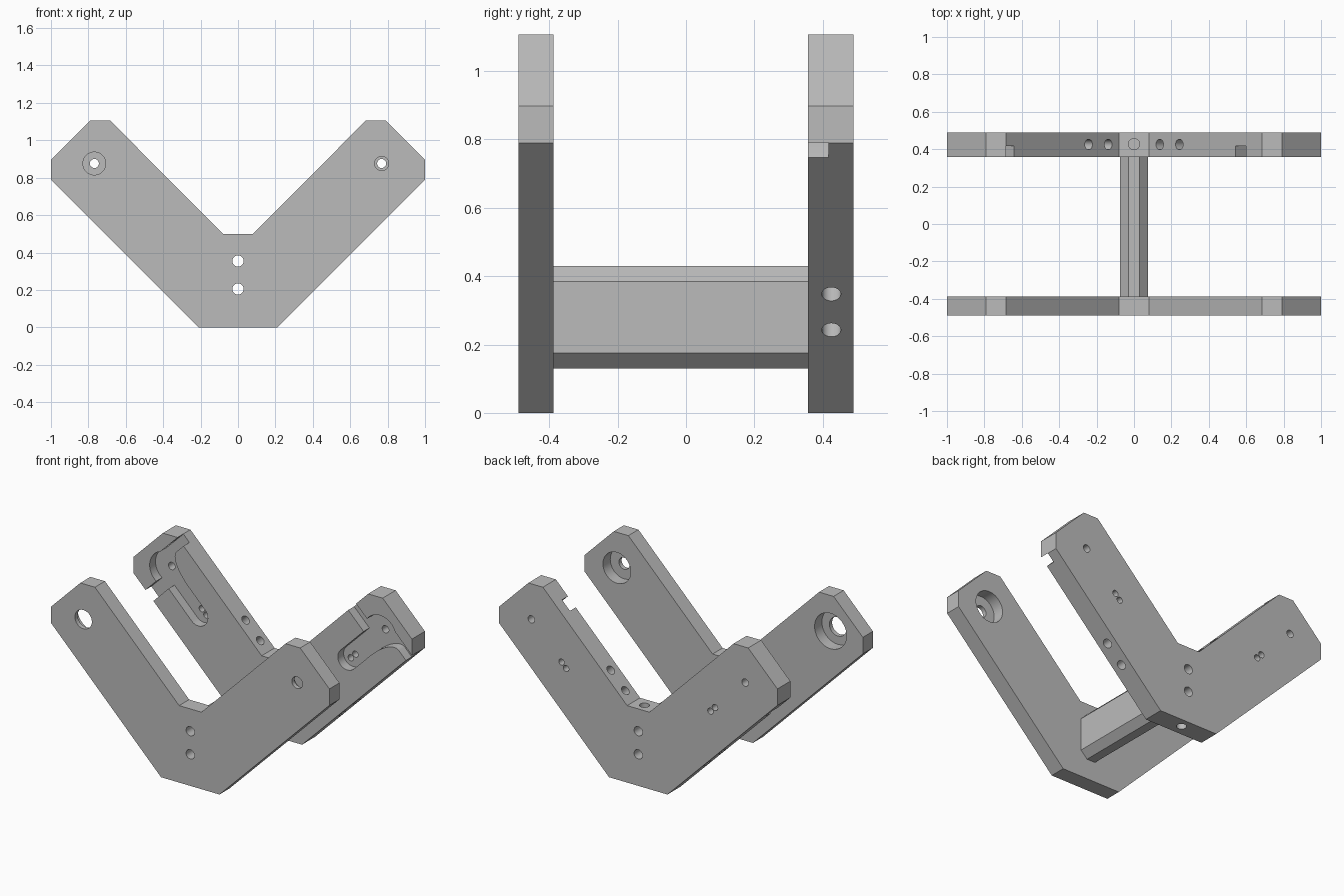
import bpy, bmesh
from math import sin, cos, radians, sqrt
from mathutils import Vector

cube = bpy.data.objects.get("Cube")
if cube:
    bpy.data.objects.remove(cube, do_unlink=True)

grey = bpy.data.materials.new("plain_grey")
grey.use_nodes = True
grey.diffuse_color = (0.5, 0.5, 0.5, 1)
grey.node_tree.nodes["Principled BSDF"].inputs["Base Color"].default_value = (0.5, 0.5, 0.5, 1)

R2 = sqrt(2)
FRONT, FRONT_IN, BACK_IN, BACK = -0.49, -0.387, 0.357, 0.49
HOLE_X, HOLE_Z = 0.768, 0.876


def finish(name, bm):
    bmesh.ops.recalc_face_normals(bm, faces=bm.faces)
    mesh = bpy.data.meshes.new(name)
    bm.to_mesh(mesh)
    bm.free()
    mesh.materials.append(grey)
    obj = bpy.data.objects.new(name, mesh)
    bpy.context.collection.objects.link(obj)
    return obj


def prism(name, profile, y0, y1):
    """Extrude an x-z profile from y0 to y1."""
    bm = bmesh.new()
    face = bm.faces.new([bm.verts.new((x, y0, z)) for x, z in profile])
    grown = bmesh.ops.extrude_face_region(bm, geom=[face])["geom"]
    verts = [v for v in grown if isinstance(v, bmesh.types.BMVert)]
    bmesh.ops.translate(bm, verts=verts, vec=(0, y1 - y0, 0))
    return finish(name, bm)


def rod(start, end, radius):
    """Round cutter between two points."""
    start, end = Vector(start), Vector(end)
    axis = end - start
    bm = bmesh.new()
    bmesh.ops.create_cone(bm, cap_ends=True, segments=40, radius1=radius,
                          radius2=radius, depth=axis.length)
    turn = axis.to_track_quat('Z', 'Y').to_matrix()
    bmesh.ops.rotate(bm, verts=bm.verts, cent=(0, 0, 0), matrix=turn)
    bmesh.ops.translate(bm, verts=bm.verts, vec=(start + end) / 2)
    return finish("cutter", bm)


def carve(obj, cutters):
    """Subtract every cutter, then bake the result and drop the cutters."""
    for cutter in cutters:
        cutter.hide_render = True
        mod = obj.modifiers.new("cut", 'BOOLEAN')
        mod.operation, mod.solver, mod.object = 'DIFFERENCE', 'EXACT', cutter
    graph = bpy.context.evaluated_depsgraph_get()
    baked = bpy.data.meshes.new_from_object(obj.evaluated_get(graph))
    obj.modifiers.clear()
    obj.data = baked
    baked.materials.clear()
    baked.materials.append(grey)
    for cutter in cutters:
        bpy.data.objects.remove(cutter, do_unlink=True)


def arc(cx, cy, rx, ry, a0, a1, n=20):
    steps = [radians(a0 + (a1 - a0) * i / n) for i in range(n + 1)]
    return [(cx + rx * cos(a), cy + ry * sin(a)) for a in steps]


def on_arm(side, across, along):
    """Place a point given in arm coordinates on the left (+1) or right (-1) arm."""
    a, w = along * R2, across * R2
    if side > 0:
        return (a + w - 0.105) / 2, (a - w + 0.105) / 2
    return (w - a + 0.105) / 2, (w + a + 0.105) / 2


def bolt_holes():
    return [rod((0, -1, z), (0, 1, z), 0.03) for z in (0.205, 0.355)]


# V-shaped outline shared by both plates
half = [(0.21, 0), (1, 0.79), (1, 0.897), (0.79, 1.107), (0.685, 1.107), (0.08, 0.5)]
outline = half + [(-x, z) for x, z in reversed(half)]

# Front plate with counterbored holes
front_plate = prism("front_plate", outline, FRONT, FRONT_IN)
cuts = bolt_holes()
for x, bore, seat in ((HOLE_X, 0.038, 0.1), (-HOLE_X, 0.061, 0.115)):
    cuts.append(rod((x, -1, HOLE_Z), (x, 0, HOLE_Z), bore))
    cuts.append(rod((x, FRONT_IN - 0.075, HOLE_Z), (x, 0, HOLE_Z), seat))
carve(front_plate, cuts)

# Back plate with pockets, pin holes and cross-drilled holes
back_plate = prism("back_plate", outline, BACK_IN, BACK)
slot_end, slot_r = 0.831, 0.068
pocket = (arc(0, slot_end, slot_r, slot_r, 180, 360)
          + arc(0.15, 1.0, -0.082, 0.205, 0, 90, 12)
          + [(0.3, 1.205), (0.3, 1.266)]
          + arc(0, 1.163, 0.115, 0.115, 63.7, 189, 24)
          + [(-0.3, 1.145), (-0.3, 1.065), (-slot_r, 1.065)])
cuts = bolt_holes()
for side in (1, -1):
    cuts.append(prism("cutter", [on_arm(side, w, u) for w, u in pocket], 0.2, 0.417))
    cuts.append(rod((side * HOLE_X, 0, HOLE_Z), (side * HOLE_X, 1, HOLE_Z), 0.024))
    for offset in (-0.023, 0.023):
        x, z = on_arm(side, 0, slot_end + offset)
        cuts.append(rod((x, 0, z), (x, 1, z), 0.02))
    for along in (0.695, 0.905):
        ends = [on_arm(side, w, along / R2) for w in (-0.3, 0.3)]
        cuts.append(rod(*[(x, 0.425, z) for x, z in ends], 0.028))
# Blind screw holes in the top and bottom edges
cuts.append(rod((0, 0.427, 0.42), (0, 0.427, 0.6), 0.03))
cuts.append(rod((0, 0.427, -0.1), (0, 0.427, 0.1), 0.03))
carve(back_plate, cuts)

# Chamfered bar joining the plates
corners = [(0.03, 0.13), (0.075, 0.175), (0.075, 0.384), (0.03, 0.429)]
bar = prism("cross_bar", corners + [(-x, z) for x, z in reversed(corners)], FRONT_IN, BACK_IN)
carve(bar, bolt_holes())

# Smooth the round walls while keeping edges sharp
bpy.ops.object.select_all(action='DESELECT')
for obj in (front_plate, back_plate, bar):
    obj.select_set(True)
    bpy.context.view_layer.objects.active = obj
bpy.ops.object.shade_smooth_by_angle(angle=radians(30))
